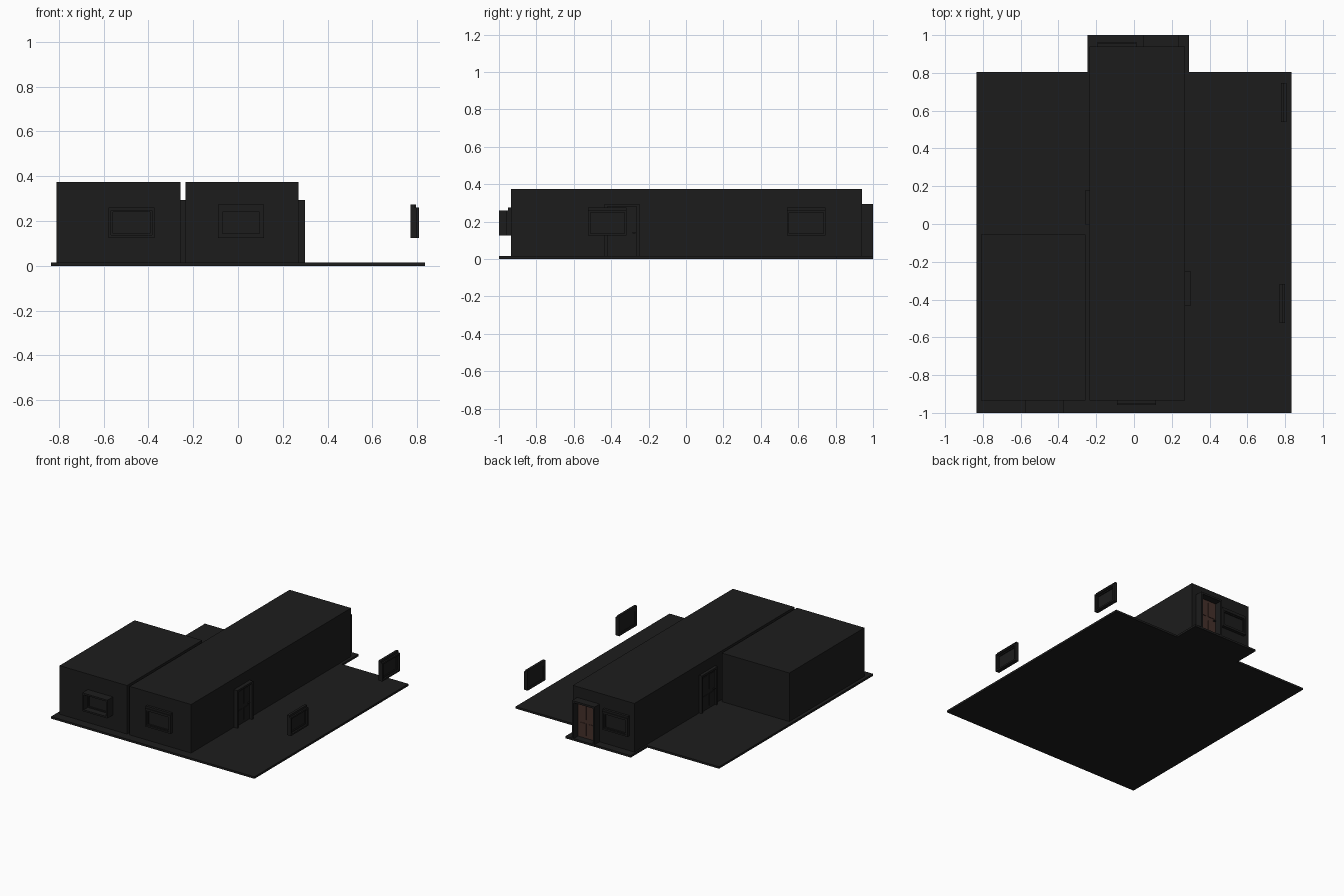
import bpy, bmesh, math
from mathutils import Matrix, Vector

if "Cube" in bpy.data.objects:
    bpy.data.objects.remove(bpy.data.objects["Cube"])


def material(name, rgb):
    m = bpy.data.materials.new(name)
    m.diffuse_color = (*rgb, 1)
    m.use_nodes = True
    m.node_tree.nodes["Principled BSDF"].inputs["Base Color"].default_value = m.diffuse_color
    return m


DARK = material("charcoal", (0.012, 0.012, 0.012))
BROWN = material("brown_wood", (0.06, 0.03, 0.024))


def boxes(name, specs, mat=DARK, matrix=Matrix()):
    """One object made of boxes, each given as (x0, x1, y0, y1, z0, z1)."""
    bm = bmesh.new()
    for x0, x1, y0, y1, z0, z1 in specs:
        t = Matrix.Translation(((x0 + x1) / 2, (y0 + y1) / 2, (z0 + z1) / 2))
        s = Matrix.Diagonal((abs(x1 - x0), abs(y1 - y0), abs(z1 - z0), 1))
        bmesh.ops.create_cube(bm, size=1, matrix=t @ s)
    me = bpy.data.meshes.new(name)
    bm.to_mesh(me)
    bm.free()
    me.materials.append(mat)
    ob = bpy.data.objects.new(name, me)
    ob.matrix_world = matrix
    bpy.context.collection.objects.link(ob)
    return ob


def place(x, y, turn):
    # local -y is the outward side; turn 0 front, 90 right, 180 back, -90 left
    return Matrix.Translation((x, y, 0)) @ Matrix.Rotation(math.radians(turn), 4, 'Z')


def border(w, z0, z1, t, y0, y1):
    """Rectangular frame of half width w and bar thickness t."""
    return [(-w, -w + t, y0, y1, z0, z1), (w - t, w, y0, y1, z0, z1),
            (-w + t, w - t, y0, y1, z1 - t, z1), (-w + t, w - t, y0, y1, z0, z0 + t)]


def window(name, x, y, turn, depth=0.03, hood=True):
    m = place(x, y, turn)
    parts = border(0.103, 0.125, 0.26, 0.012, -depth, 0)
    parts += border(0.091, 0.137, 0.248, 0.008, -0.018, 0)
    if hood:
        parts.append((-0.103, 0.103, -0.018, 0, 0.26, 0.275))
    boxes(name + "_frame", parts, DARK, m)
    boxes(name + "_pane", [(-0.085, 0.085, -0.01, -0.004, 0.143, 0.242)], DARK, m)


def door(name, x, y, turn, depth, leaf_mat=DARK):
    m = place(x, y, turn)
    w, t, z0, z1 = 0.0925, 0.014, 0.012, 0.295
    # jambs and header, with a lower inner lining
    boxes(name + "_frame", [(-w, -w + t, -depth, 0, z0, z1), (w - t, w, -depth, 0, z0, z1),
                            (-w + t, w - t, -depth, 0, z1 - t, z1)], DARK, m)
    boxes(name + "_leaf", [(-w + t, w - t, -0.008, 0, z0, z1 - t)], leaf_mat, m)
    # four raised panels
    panels = [(cx - 0.027, cx + 0.027, -0.012, -0.008, a, b)
              for cx in (-0.037, 0.037) for a, b in ((0.035, 0.125), (0.155, 0.265))]
    boxes(name + "_panels", panels, leaf_mat, m)
    boxes(name + "_handle", [(0.055, 0.072, -0.018, -0.008, 0.137, 0.143)], DARK, m)


# ground slab and rear step
boxes("base_slab", [(-0.835, 0.835, -1, 0.805, 0, 0.015)])
boxes("rear_step", [(-0.247, 0.29, 0.805, 1, 0, 0.015)])

# the two flat-roofed blocks
boxes("left_block", [(-0.81, -0.256, -0.935, -0.055, 0.015, 0.375)])
boxes("main_block", [(-0.235, 0.27, -0.935, 0.94, 0.015, 0.375)])

# windows
window("left_front_window", -0.475, -0.935, 0, depth=0.065, hood=False)
window("main_front_window", 0.013, -0.935, 0, depth=0.024)
window("rear_window", -0.09, 0.94, 180, depth=0.024)
window("detached_front_window", 0.77, -0.42, 90)
window("detached_rear_window", 0.777, 0.643, 90)

# doors
door("right_door", 0.27, -0.342, 90, 0.03)
door("left_door", -0.235, 0.088, -90, 0.022)
door("rear_door", 0.143, 0.94, 180, 0.06, BROWN)
